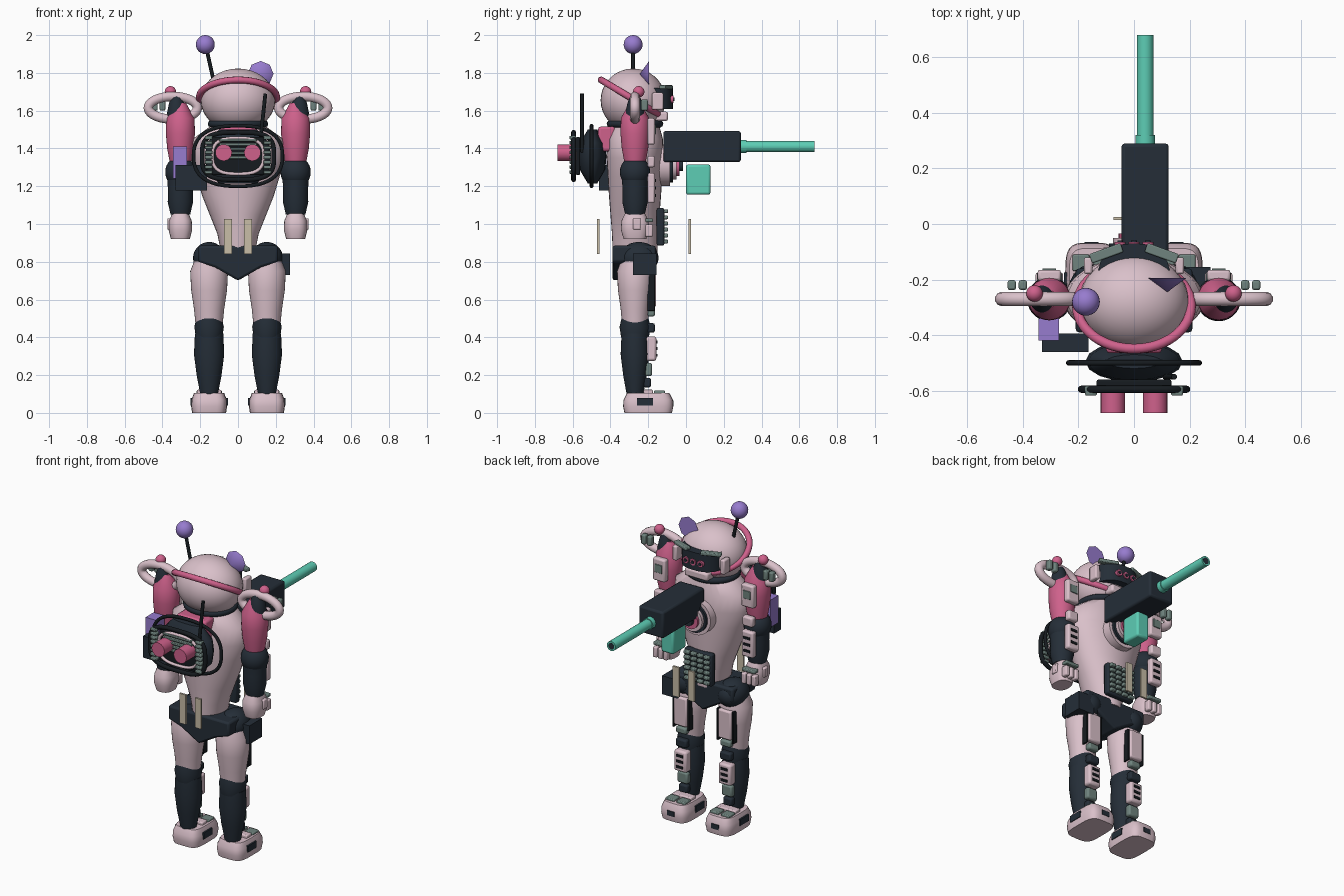
import bpy, bmesh, math
from mathutils import Vector, Matrix

if "Cube" in bpy.data.objects:
    bpy.data.objects.remove(bpy.data.objects["Cube"])


def material(name, *rgb):
    mat = bpy.data.materials.new(name)
    mat.use_nodes = True
    mat.diffuse_color = (*rgb, 1)
    mat.node_tree.nodes["Principled BSDF"].inputs["Base Color"].default_value = (*rgb, 1)
    return mat


PALE = material("pale_pink", .7, .53, .59)
PINK = material("rose_pink", .62, .12, .26)
DARK = material("dark_navy", .018, .027, .039)
BLACK = material("near_black", .008, .011, .014)
GREY = material("grey_green", .16, .23, .21)
TEAL = material("teal", .11, .61, .46)
PURPLE = material("purple", .31, .2, .62)
BEIGE = material("beige", .58, .51, .39)

SIDES = (-1, 1)
BODY_Y = -.27


def finish(name, mesh, mat, bevel=0, angle=40):
    mesh.materials.clear()
    mesh.materials.append(mat)
    mesh.shade_smooth()
    mesh.set_sharp_from_angle(angle=math.radians(angle))
    part = bpy.data.objects.new(name, mesh)
    bpy.context.collection.objects.link(part)
    if bevel:
        modifier = part.modifiers.new("soft_edges", "BEVEL")
        modifier.width, modifier.segments = bevel, 2


def from_bmesh(name, bm, mat, bevel=0, angle=40):
    bmesh.ops.recalc_face_normals(bm, faces=bm.faces)
    mesh = bpy.data.meshes.new(name)
    bm.to_mesh(mesh)
    bm.free()
    finish(name, mesh, mat, bevel, angle)


def box(name, centre, size, mat, soft=True, turn=0):
    bm = bmesh.new()
    place = Matrix.Translation(centre) @ Matrix.Rotation(turn, 4, "Z") @ Matrix.Diagonal((*size, 1))
    bmesh.ops.create_cube(bm, size=1, matrix=place)
    from_bmesh(name, bm, mat, min(.012, min(size) / 4) if soft else 0)


def ball(name, centre, radii, mat, segments=28):
    bm = bmesh.new()
    place = Matrix.Translation(centre) @ Matrix.Diagonal((*radii, 1))
    bmesh.ops.create_uvsphere(bm, u_segments=segments, v_segments=segments // 2, radius=1, matrix=place)
    from_bmesh(name, bm, mat)


def rod(name, start, end, radius, mat, tip=None, sides=24):
    start, end = Vector(start), Vector(end)
    axis = end - start
    place = Matrix.Translation((start + end) / 2) @ axis.to_track_quat("Z", "Y").to_matrix().to_4x4()
    bm = bmesh.new()
    bmesh.ops.create_cone(bm, cap_ends=True, segments=sides, radius1=radius,
                          radius2=radius if tip is None else tip, depth=axis.length, matrix=place)
    from_bmesh(name, bm, mat)


def oval(rx, ry, power, count):
    """Points of an ellipse; a power below one squares it off."""
    bend = lambda t: math.copysign(abs(t) ** power, t)
    angles = [i * math.tau / count for i in range(count)]
    return [Vector((rx * bend(math.cos(a)), ry * bend(math.sin(a)), 0)) for a in angles]


def loft(name, x, y, low, high, widths, mat, ratio=1, extra=0, power=1, sides=32):
    """Evenly stacked ovals; each is as deep as extra + ratio * width."""
    bm = bmesh.new()
    step = (high - low) / (len(widths) - 1)
    rows = []
    for level, width in enumerate(widths):
        base = Vector((x, y, low + step * level))
        rows.append([bm.verts.new(base + p) for p in oval(width, extra + ratio * width, power, sides)])
    for lower, upper in zip(rows, rows[1:]):
        for i in range(sides):
            bm.faces.new((lower[i - 1], lower[i], upper[i], upper[i - 1]))
    bm.faces.new(rows[0])
    bm.faces.new(rows[-1])
    from_bmesh(name, bm, mat, angle=50)


def ring(name, centre, rx, ry, radius, mat, tilt=90, power=1):
    place = Matrix.Translation(centre) @ Matrix.Rotation(math.radians(tilt), 4, "X")
    curve = bpy.data.curves.new(name, "CURVE")
    curve.dimensions, curve.bevel_depth, curve.bevel_resolution = "3D", radius, 3
    spline = curve.splines.new("POLY")
    points = oval(rx, ry, power, 48)
    spline.points.add(len(points) - 1)
    for point, co in zip(spline.points, points):
        point.co = (*(place @ co), 1)
    spline.use_cyclic_u = True
    path = bpy.data.objects.new(name + "_path", curve)
    mesh = bpy.data.meshes.new_from_object(path)
    bpy.data.objects.remove(path)
    finish(name, mesh, mat, angle=60)


def plate(name, x, z, width, height, mat, y=-.185, depth=.04):
    """Armour plate on the limb faces turned towards +y."""
    box(name, (x, y, z), (width, depth, height), mat)


def slots(name, x, z, gap, y):
    for i in (-1, 0, 1):
        box(name, (x, y, z + gap * i), (.045, .01, .015), BLACK, soft=False)


# Head with band, antenna and ear
ball("head", (0, -.28, 1.655), (.197, .172, .168), PALE, segments=36)
ring("head_band", (0, -.295, 1.67), .205, .18, .018, PINK, tilt=-31)
rod("head_antenna", (-.125, -.28, 1.74), (-.165, -.28, 1.92), .01, BLACK)
ball("antenna_ball", (-.173, -.28, 1.95), (.05, .05, .05), PURPLE)
rod("ear_cone", (.12, -.195, 1.795), (.12, -.245, 1.795), .068, PURPLE, tip=0, sides=8)

# Visor with lenses
loft("visor", 0, -.2, 1.61, 1.72, (.13, .13), DARK, power=.8)
for x in (-.05, 0, .05):
    rod("visor_lens", (x, -.1, 1.66), (x, -.065, 1.66), .02, PINK)
    rod("visor_pupil", (x, -.1, 1.66), (x, -.06, 1.66), .01, DARK)
box("jaw_plate", (0, -.13, 1.57), (.16, .07, .05), PALE)

# Torso and collar
loft("torso", 0, BODY_Y, .85, 1.55, (.09, .11, .15, .19, .22, .25, .24, .1), PALE, ratio=.2, extra=.1)
ring("collar", (0, BODY_Y, 1.53), .14, .13, .02, DARK, tilt=0)

# Pelvis with pointed lower edge
half = [(0, .7), (.12, .77), (.21, .8), (.21, .885)]
outline = half + [(-x, z) for x, z in reversed(half[1:])]
pelvis = bmesh.new()
front = pelvis.faces.new([pelvis.verts.new((x, -.39, z)) for x, z in outline])
extruded = bmesh.ops.extrude_face_region(pelvis, geom=[front])["geom"]
bmesh.ops.translate(pelvis, vec=(0, .23, 0), verts=[v for v in extruded if isinstance(v, bmesh.types.BMVert)])
from_bmesh("pelvis", pelvis, DARK, bevel=.012)
box("hip_pouch", (.22, -.218, .787), (.11, .125, .115), DARK, soft=False)

# Belt straps on both sides
for y in (-.465, .02):
    for side in SIDES:
        box("belt_strap", (side * .053, y, .935), (.043, .012, .185), BEIGE, soft=False)

# Chest emblem and stomach grille
for radius, y, mat in ((.11, -.085, PALE), (.09, -.07, DARK), (.075, -.05, PALE), (.055, -.035, PINK), (.03, -.015, DARK)):
    rod("chest_emblem", (0, -.16, 1.31), (0, y, 1.31), radius, mat)
plate("grille_back", 0, .985, .19, .2, DARK, y=-.135)
for row in range(6):
    for column in range(4):
        plate("grille_block", (column - 1.5) * .045, .907 + .032 * row, .036, .02, GREY, y=-.115)

# Backpack body, frame and vents
box("pack_mount", (0, -.42, 1.45), (.2, .09, .13), PINK)
loft("pack_body", 0, -.495, 1.215, 1.5, (.1, .165, .175, .165, .1), DARK, ratio=.65, extra=-.04, sides=16)
box("pack_plate", (0, -.573, 1.36), (.27, .025, .2), BLACK)
ring("pack_frame", (0, -.595, 1.36), .19, .125, .013, BLACK, power=.6)
ring("pack_inner_rim", (0, -.59, 1.36), .135, .095, .009, PALE, power=.7)
ring("pack_harness", (0, -.5, 1.36), .235, .16, .01, BLACK, power=.8)
for row in range(5):
    box("pack_vent", (0, -.592, 1.352 + .023 * row), (.2, .02, .014), GREY)
for side in SIDES:
    rod("thruster", (side * .076, -.56, 1.378), (side * .076, -.68, 1.378), .044, PINK)
    for row in range(8):
        box("pack_clip", (side * .155, -.6, 1.275 + .026 * row), (.042, .035, .018), GREY)
rod("pack_antenna", (.112, -.55, 1.38), (.145, -.55, 1.69), .01, BLACK)

# Gun in front of the chest
gun_x, gun_z, muzzle = .04, 1.41, .68
box("gun_body", (gun_x, .085, gun_z), (.17, .41, .165), DARK)
rod("gun_barrel", (gun_x, .28, gun_z), (gun_x, muzzle, gun_z), .03, TEAL)
rod("barrel_collar", (gun_x, .28, gun_z), (gun_x, .32, gun_z), .035, TEAL)
rod("barrel_bore", (gun_x, .6, gun_z), (gun_x, muzzle + .001, gun_z), .02, DARK)
box("gun_magazine", (gun_x, .065, 1.235), (.085, .13, .16), TEAL)

# Boxes by the right arm
box("arm_canister", (-.307, -.38, 1.325), (.075, .08, .17), PURPLE, soft=False)
box("arm_pouch", (-.248, -.428, 1.245), (.168, .066, .135), DARK, soft=False)

for side in SIDES:
    # Brow and ear pads
    box("brow_strip", (side * .1, -.105, 1.725), (.12, .035, .02), GREY, turn=-side * .35)
    box("ear_pad", (side * .165, -.15, 1.65), (.03, .06, .09), PALE)

    # Shoulder ring and knob
    ring("shoulder_ring", (side * .345, BODY_Y, 1.615), .13, .06, .026, PALE)
    ball("shoulder_knob", (side * .358, -.25, 1.7), (.03, .03, .03), PINK)
    for x in (.4, .44):
        box("ring_clip", (side * x, -.22, 1.63), (.03, .035, .06), GREY)

    # Arm and hand
    arm = side * .305
    loft("shoulder_cap", side * .325, BODY_Y, 1.54, 1.69, (.05, .05, .04, .02), DARK)
    loft("upper_arm", arm, BODY_Y, 1.32, 1.64, (.055, .07, .077, .075, .03), PINK)
    loft("forearm", arm, BODY_Y, 1.05, 1.25, (.052, .067, .066, .07), DARK)
    ball("elbow", (arm, BODY_Y, 1.275), (.08, .08, .085), DARK)
    loft("hand", arm, BODY_Y, .92, 1.065, (.05, .062, .06, .04), PALE, ratio=1.2, power=.8)
    for i in (-1, 0, 1):
        plate("finger", arm + i * .035, .965, .028, .065, PALE, y=-.195)
    box("thumb", (side * .362, -.26, 1), (.025, .04, .06), PALE)
    plate("knuckle_bar", arm, 1.02, .09, .02, GREY, y=-.195)

    # Arm plates
    plate("upper_arm_plate", arm, 1.49, .085, .14, PALE)
    plate("upper_arm_slot", arm, 1.5, .05, .05, GREY, y=-.165, depth=.01)
    plate("elbow_plate", arm, 1.33, .07, .06, PALE)
    plate("forearm_plate", arm, 1.19, .08, .16, PALE)
    slots("forearm_slot", arm, 1.19, .04, y=-.165)

    # Leg
    leg = side * .153
    ball("hip_joint", (leg, -.25, .82), (.085, .105, .085), DARK)
    loft("thigh", leg, BODY_Y, .45, .85, (.07, .08, .095, .1, .06), PALE, ratio=.95)
    loft("shin", leg, BODY_Y, .09, .42, (.045, .066, .08, .075), DARK, ratio=.95)
    loft("knee", leg, BODY_Y, .4, .51, (.07, .078, .066), DARK, ratio=1.05)

    # Leg plates
    plate("thigh_plate", leg, .65, .09, .18, PALE, y=-.178)
    for edge in SIDES:
        plate("thigh_trim", leg + edge * .052, .64, .012, .2, BLACK)
    plate("thigh_vent", leg, .53, .07, .04, GREY)
    plate("knee_plate", leg, .45, .075, .05, DARK)
    plate("shin_plate", leg, .34, .085, .13, PALE, depth=.055)
    slots("shin_slot", leg, .34, .035, y=-.157)
    plate("ankle_vent", leg, .23, .07, .07, GREY, y=-.2)
    plate("ankle_plate", leg, .16, .06, .05, DARK, y=-.205)

    # Foot
    loft("foot", leg, -.2, 0, .105, (.09, .095, .093, .08), PALE, ratio=1.4, power=.5)
    for edge in SIDES:
        box("foot_side_panel", (leg + edge * .094, -.218, .06), (.01, .085, .04), DARK, soft=False)
        box("toe_strip", (leg + edge * .038, -.14, .108), (.06, .06, .02), GREY)
    box("toe_panel", (leg, -.07, .05), (.05, .01, .03), DARK, soft=False)
    box("instep_plate", (leg, -.2, .11), (.13, .05, .025), PALE)
